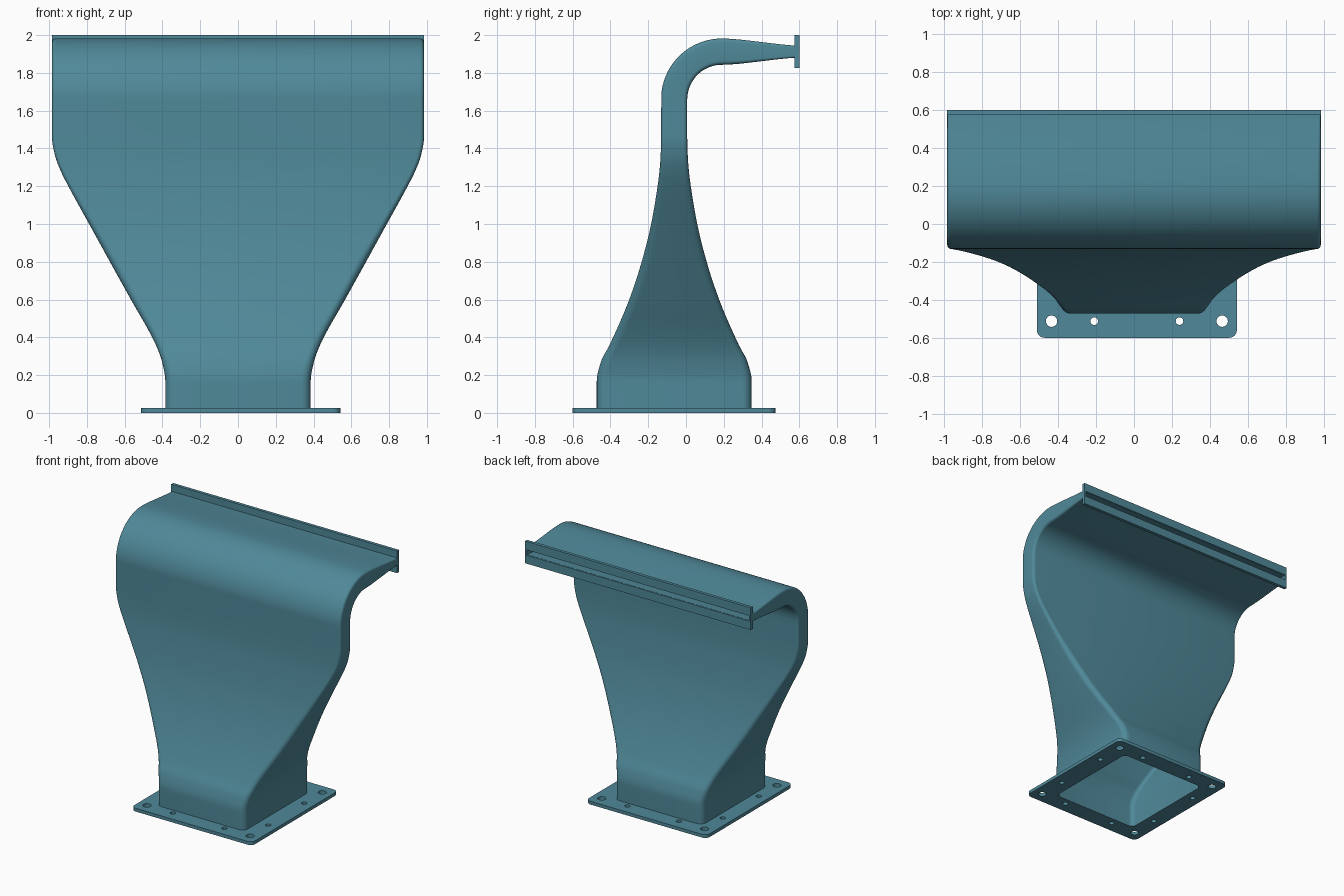
import bpy, bmesh, math

cube = bpy.data.objects.get("Cube")
if cube:
    bpy.data.objects.remove(cube, do_unlink=True)

teal = bpy.data.materials.new("teal_paint")
teal.use_nodes = True
COLOR = (0.08, 0.25, 0.32, 1)
teal.diffuse_color = COLOR
teal.node_tree.nodes["Principled BSDF"].inputs["Base Color"].default_value = COLOR

WALL = 0.012
MID_Y = -0.0625


def rounded_rect(w, h, r, steps=6):
    """Outline points of a rectangle with half sizes w, h and corner radius r."""
    pts = []
    for i, (sx, sy) in enumerate(((1, 1), (-1, 1), (-1, -1), (1, -1))):
        for k in range(steps + 1):
            a = math.pi / 2 * (i + k / steps)
            pts.append((sx * (w - r) + r * math.cos(a), sy * (h - r) + r * math.sin(a)))
    return pts


def circle(x, y, r, n=24):
    return [(x + r * math.cos(math.tau * i / n), y + r * math.sin(math.tau * i / n))
            for i in range(n)]


def smooth_table(rows, samples):
    """Monotone smooth interpolation of rows (position, values...)."""
    def slope(i, c):
        if i in (0, len(rows) - 1):
            return 0
        a, b, d = rows[i - 1], rows[i], rows[i + 1]
        s, t = (b[c] - a[c]) / (b[0] - a[0]), (d[c] - b[c]) / (d[0] - b[0])
        return 2 * s * t / (s + t) if s * t > 0 else 0

    out = []
    for i in range(len(rows) - 1):
        p, q = rows[i], rows[i + 1]
        span = q[0] - p[0]
        for k in range(samples):
            t = k / samples
            vals = [p[0] + t * span]
            for c in range(1, len(p)):
                vals.append((2*t**3 - 3*t*t + 1) * p[c] + (t**3 - 2*t*t + t) * span * slope(i, c)
                            + (3*t*t - 2*t**3) * q[c] + (t**3 - t*t) * span * slope(i + 1, c))
            out.append(vals)
    out.append(list(rows[-1]))
    return out


def finish(obj):
    obj.data.materials.clear()
    obj.data.materials.append(teal)
    bpy.ops.object.select_all(action='DESELECT')
    obj.select_set(True)
    bpy.context.view_layer.objects.active = obj
    bpy.ops.object.shade_smooth_by_angle(angle=math.radians(35))


def plate(name, outlines, thickness, location, tilt=0):
    """Flat plate; the first outline is the rim and the others are holes."""
    curve = bpy.data.curves.new(name + "_outline", 'CURVE')
    curve.dimensions = '2D'
    curve.fill_mode = 'BOTH'
    curve.extrude = thickness / 2
    for pts in outlines:
        s = curve.splines.new('POLY')
        s.points.add(len(pts) - 1)
        for p, (x, y) in zip(s.points, pts):
            p.co = (x, y, 0, 1)
        s.use_cyclic_u = True
    helper = bpy.data.objects.new(name + "_helper", curve)
    bpy.context.collection.objects.link(helper)
    bpy.context.view_layer.update()
    graph = bpy.context.evaluated_depsgraph_get()
    mesh = bpy.data.meshes.new_from_object(helper.evaluated_get(graph))
    bpy.data.objects.remove(helper, do_unlink=True)
    bm = bmesh.new()
    bm.from_mesh(mesh)
    bmesh.ops.remove_doubles(bm, verts=bm.verts, dist=0.0001)
    bmesh.ops.recalc_face_normals(bm, faces=bm.faces)
    bm.to_mesh(mesh)
    bm.free()
    obj = bpy.data.objects.new(name, mesh)
    bpy.context.collection.objects.link(obj)
    obj.location = location
    obj.rotation_euler.x = tilt
    finish(obj)


# Stations along the duct: centre y, centre z, thickness direction, half width, half depth
stations = []
body = [(0.006, 0.385, 0.41), (0.17, 0.385, 0.41), (0.27, 0.402, 0.388),
        (0.36, 0.435, 0.342), (0.6, 0.567, 0.238), (0.8, 0.678, 0.172),
        (1.0, 0.788, 0.122), (1.2, 0.898, 0.088), (1.28, 0.938, 0.078),
        (1.36, 0.968, 0.072), (1.46, 0.985, 0.069), (1.66, 0.985, 0.0685)]
for z, w, h in smooth_table(body, 5):
    stations.append((MID_Y, z, -1, 0, w, h))
# Quarter bend toward the back
BEND_Y, BEND_Z, BEND_R = 0.19, 1.66, 0.2525
for k in range(1, 21):
    a = math.pi / 2 * k / 20
    dy, dz = -math.cos(a), math.sin(a)
    stations.append((BEND_Y + BEND_R * dy, BEND_Z + BEND_R * dz, dy, dz, 0.985, 0.0695))
# Tapering outlet
outlet = [(0.19, 0.0695), (0.26, 0.066), (0.38, 0.053), (0.5, 0.039), (0.59, 0.032)]
for y, h in smooth_table(outlet, 4)[1:]:
    stations.append((y, BEND_Z + BEND_R, 0, 1, 0.985, h))


def ring(bm, station, inset):
    cy, cz, dy, dz, w, h = station
    r = max(min(0.05, 0.3 * h) - inset, 0.003)
    return [bm.verts.new((x, cy + t * dy, cz + t * dz))
            for x, t in rounded_rect(w - inset, h - inset, r)]


# Hollow duct: outer skin up, inner skin back down, joined at both rims
bm = bmesh.new()
rings = [ring(bm, s, 0) for s in stations] + [ring(bm, s, WALL) for s in reversed(stations)]
for i, low in enumerate(rings):
    high = rings[(i + 1) % len(rings)]
    for j in range(len(low)):
        k = (j + 1) % len(low)
        bm.faces.new((low[j], low[k], high[k], high[j]))
bmesh.ops.recalc_face_normals(bm, faces=bm.faces)
mesh = bpy.data.meshes.new("duct_body")
bm.to_mesh(mesh)
bm.free()
duct = bpy.data.objects.new("duct_body", mesh)
bpy.context.collection.objects.link(duct)
finish(duct)

# Base flange with bolt holes, set slightly off the duct axis
SHIFT, BOLT, SMALL = 0.015, 0.45, 0.225
outlines = [[(x + SHIFT, y) for x, y in rounded_rect(0.5275, 0.5375, 0.04)],
            rounded_rect(0.371, 0.396, 0.038)]
for sx in (-1, 1):
    for sy in (-1, 1):
        outlines.append(circle(SHIFT + sx * BOLT, sy * BOLT, 0.03))
        outlines.append(circle(SHIFT + sx * SMALL, sy * BOLT, 0.02))
        outlines.append(circle(SHIFT + sx * BOLT, sy * SMALL, 0.02))
plate("base_flange", outlines, 0.026, (0, MID_Y, 0.013))

# Outlet flange with a long slot
plate("outlet_flange",
      [[(-0.986, -0.0875), (0.986, -0.0875), (0.986, 0.0875), (-0.986, 0.0875)],
       rounded_rect(0.972, 0.021, 0.004)],
      0.025, (0, 0.5875, 1.9125), math.pi / 2)
